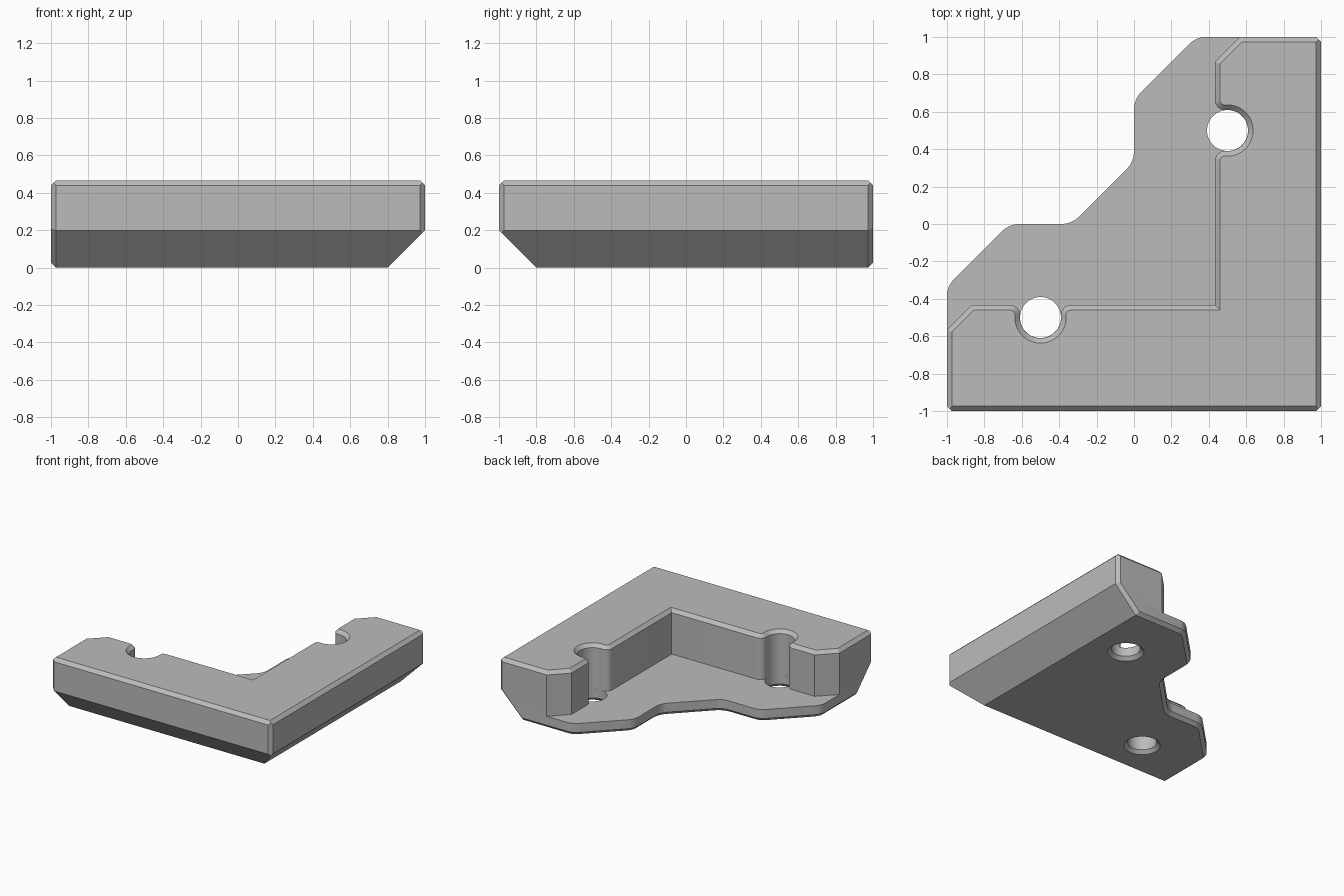
import bpy, bmesh, math
from mathutils import Vector

if "Cube" in bpy.data.objects:
    bpy.data.objects.remove(bpy.data.objects["Cube"])

H = 0.467        # overall height
C = 0.027        # small chamfer
PLATE = 0.1      # plate thickness
WALL = 0.433     # inner wall face
HOLE = 0.11      # screw hole radius
FILLET = 0.053   # rounding beside the notches
ROUND = 0.133    # rounding of the plate outline

grey = bpy.data.materials.new("grey")
grey.use_nodes = True
colour = (0.5, 0.5, 0.5, 1)
grey.diffuse_color = colour
grey.node_tree.nodes["Principled BSDF"].inputs["Base Color"].default_value = colour


def make_object(name, bm):
    bmesh.ops.recalc_face_normals(bm, faces=bm.faces)
    mesh = bpy.data.meshes.new(name)
    bm.to_mesh(mesh)
    bm.free()
    mesh.materials.append(grey)
    obj = bpy.data.objects.new(name, mesh)
    bpy.context.collection.objects.link(obj)
    return obj


def arc(cx, cy, r, a0, a1, n):
    angles = [a0 + (a1 - a0) * i / n for i in range(n + 1)]
    return [Vector((cx + r * math.cos(a), cy + r * math.sin(a))) for a in angles]


def mirrored(half):
    """Complete a half path across the diagonal of the bracket."""
    return [Vector((-p.y, -p.x)) for p in reversed(half)] + half


def offset(poly, d):
    """Grow a counter-clockwise polygon by d."""
    out = []
    for i, p in enumerate(poly):
        e1 = (p - poly[i - 1]).normalized()
        e2 = (poly[(i + 1) % len(poly)] - p).normalized()
        n1, n2 = Vector((e1.y, -e1.x)), Vector((e2.y, -e2.x))
        out.append(p + (n1 + n2) * d / (1 + n1.dot(n2)))
    return out


def layered_prism(name, poly, layers):
    """Stack offset copies of a polygon; layers are (z, offset)."""
    bm = bmesh.new()
    rings = [[bm.verts.new((p.x, p.y, z)) for p in offset(poly, d)] for z, d in layers]
    for a, b in zip(rings, rings[1:]):
        for i in range(len(a)):
            j = (i + 1) % len(a)
            bm.faces.new((a[i], a[j], b[j], b[i]))
    bm.faces.new(rings[0][::-1])
    bm.faces.new(rings[-1])
    return make_object(name, bm)


def rounded(prev, p, nxt, r, n=8):
    """Points of a fillet of radius r at corner p."""
    u, v = (prev - p).normalized(), (nxt - p).normalized()
    half = u.angle(v) / 2
    centre = p + (u + v).normalized() * r / math.sin(half)
    a, b = p + u * r / math.tan(half) - centre, p + v * r / math.tan(half) - centre
    a0 = math.atan2(a.y, a.x)
    turn = math.remainder(math.atan2(b.y, b.x) - a0, math.tau)
    return arc(centre.x, centre.y, r, a0, a0 + turn, n)


# Solid block with sloped underside and chamfered edges
bm = bmesh.new()
bmesh.ops.create_cube(bm, size=2)
for v in bm.verts:
    v.co.z = H if v.co.z > 0 else 0
s = math.sqrt(0.5)
planes = [((1, 0, -1), 0.8),                    # sloped underside
          ((1, 0, 1), 1 + H - C),               # top chamfers
          ((0, 1, 1), 1 + H - C),
          ((0, 1, -1), 1 - C),                  # bottom end chamfer
          ((1, 1, 0), 2 - C),                   # upright corner
          ((s, 1, -s), 1 + 0.8 * s - C)]        # slope end chamfer
planes += [((-y, -x, z), d) for (x, y, z), d in planes]
planes.append(((1, -1, 0), 2 - C))
for n, d in planes:
    n = Vector(n)
    bmesh.ops.bisect_plane(bm, geom=bm.verts[:] + bm.edges[:] + bm.faces[:], dist=1e-5,
                           plane_co=n * d / n.length_squared, plane_no=n, clear_outer=True)
    bmesh.ops.holes_fill(bm, edges=[e for e in bm.edges if e.is_boundary], sides=0)
body = make_object("corner_bracket", bm)

# Space above the plate, with notches round the holes
dx = WALL + FILLET - 0.5
dy = math.sqrt((HOLE + FILLET) ** 2 - dx ** 2)
touch = math.atan2(dy, dx)
half = [Vector((WALL, -WALL))]
half += arc(0.5 + dx, 0.5 - dy, FILLET, math.pi, math.pi - touch, 8)
half += arc(0.5, 0.5, HOLE, -touch, touch, 24)[1:]
half += arc(0.5 + dx, 0.5 + dy, FILLET, math.pi + touch, math.pi, 8)[1:]
half += [Vector((WALL, 0.867)), Vector((0.7, 1.134)), Vector((0.7, 1.4))]
pocket = mirrored(half)
pocket.remove(Vector((WALL, -WALL)))
pocket.append(Vector((-1.4, 1.4)))
cutters = [layered_prism("pocket_cutter", pocket,
                         [(PLATE, 0), (H - C, 0), (H + 0.01, C + 0.01)])]

# Space beyond the stepped plate outline
steps = [Vector(p) for p in ((-0.333, 0), (0, 0.333), (0, 0.667), (0.334, 1.001), (0.7, 1.001))]
half = []
for a, b, c in zip(steps, steps[1:], steps[2:]):
    half += rounded(a, b, c, ROUND)
half += [steps[-1], Vector((0.7, 1.4))]
outline = mirrored(half) + [Vector((-1.4, 1.4))]
cutters.append(layered_prism("outline_cutter", outline,
                             [(-0.01, C + 0.01), (C, 0), (0.6, 0)]))

# Screw holes, flared underneath
for side in (-0.5, 0.5):
    ring = arc(side, side, HOLE - 0.0005, 0, math.tau, 48)[:-1]
    cutters.append(layered_prism("hole_cutter", ring,
                                 [(-0.01, C + 0.01), (C, 0), (0.2, 0)]))

# Carve the block
bpy.context.view_layer.objects.active = body
for cutter in cutters:
    mod = body.modifiers.new("carve", "BOOLEAN")
    mod.operation, mod.solver, mod.object = "DIFFERENCE", "EXACT", cutter
    bpy.ops.object.modifier_apply(modifier=mod.name)
    bpy.data.objects.remove(cutter)

bpy.ops.object.select_all(action="DESELECT")
body.select_set(True)
bpy.ops.object.shade_smooth_by_angle(angle=math.radians(30))
